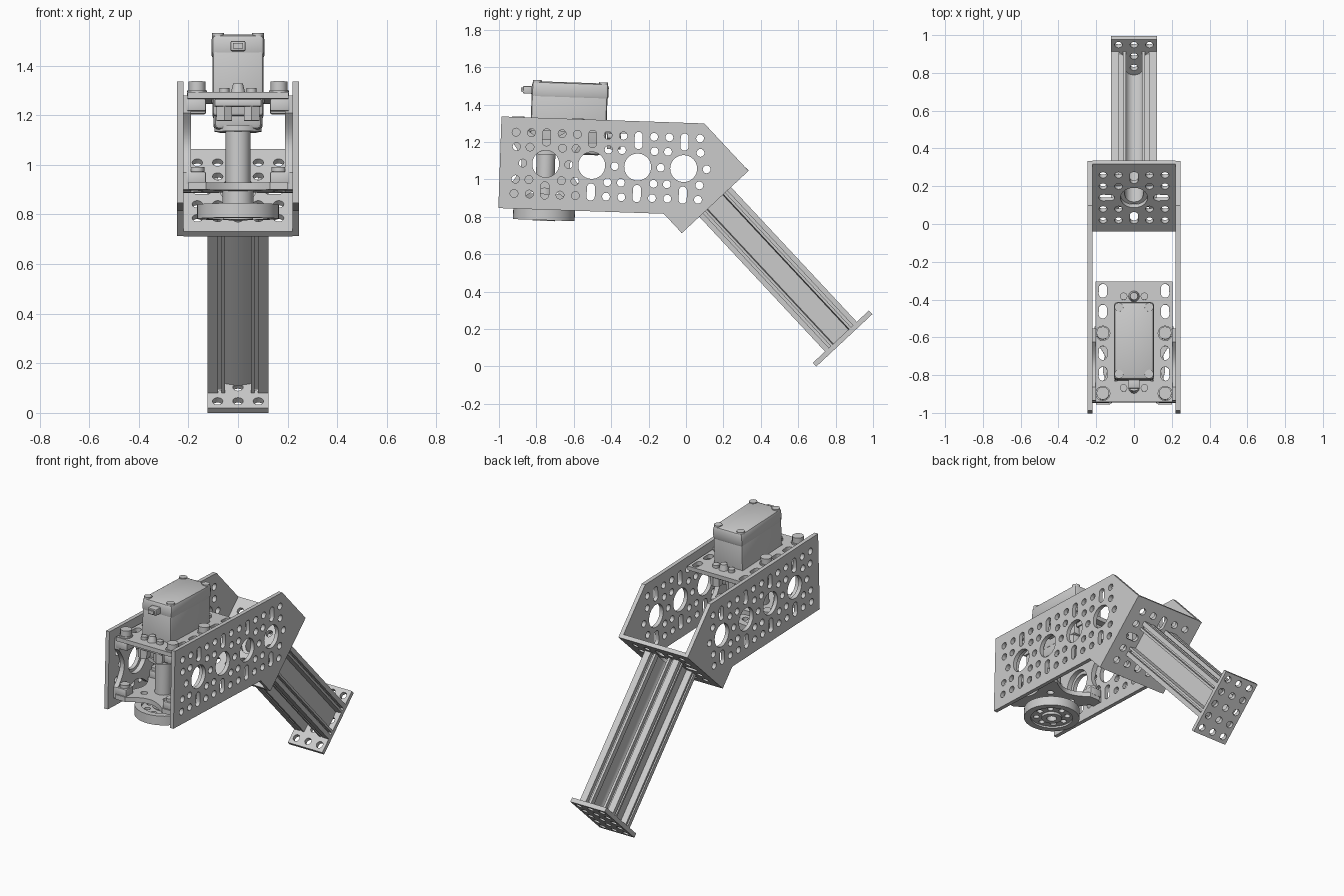
import bpy, bmesh
from math import cos, sin, pi, radians
from mathutils import Matrix

cube = bpy.data.objects.get("Cube")
if cube:
    bpy.data.objects.remove(cube)

grey = bpy.data.materials.new("metal grey")
grey.use_nodes = True
grey.diffuse_color = (0.6, 0.6, 0.6, 1)
grey.node_tree.nodes["Principled BSDF"].inputs["Base Color"].default_value = (0.6, 0.6, 0.6, 1)

T = Matrix.Translation
PITCH = 0.246          # spacing of the large holes
P = PITCH / 3          # spacing of the small holes
HALF = 0.245           # half width of the channel
WALL = 0.025
SMALL, BIG = 0.021, 0.072

# Channel frame: slightly nose-up, origin on the output shaft
CHANNEL = T((0, -0.75, 1.083)) @ Matrix.Rotation(radians(-1.97), 4, 'X')
# Leg frame: z runs back up the leg, y is its upper side
LEG = CHANNEL @ T((0, 0.9125, -0.1725)) @ Matrix.Rotation(pi / 4, 4, 'X')
# Turns a flat outline (x, y) into an upright one (y, z)
UPRIGHT = Matrix(((0, 0, 1, 0), (1, 0, 0, 0), (0, 1, 0, 0), (0, 0, 0, 1)))


def finish(name, bm, matrix):
    bmesh.ops.transform(bm, matrix=matrix, verts=bm.verts)
    bmesh.ops.recalc_face_normals(bm, faces=bm.faces)
    mesh = bpy.data.meshes.new(name)
    bm.to_mesh(mesh)
    bm.free()
    mesh.materials.append(grey)
    obj = bpy.data.objects.new(name, mesh)
    bpy.context.collection.objects.link(obj)
    bpy.ops.object.select_all(action='DESELECT')
    obj.select_set(True)
    bpy.context.view_layer.objects.active = obj
    bpy.ops.object.shade_smooth_by_angle(angle=radians(35))
    return obj


def plate(name, loops, thick, matrix):
    """Flat sheet: first loop is the outline, the rest are holes."""
    curve = bpy.data.curves.new(name, 'CURVE')
    curve.dimensions, curve.fill_mode, curve.extrude = '2D', 'BOTH', thick / 2
    for loop in loops:
        spline = curve.splines.new('POLY')
        spline.points.add(len(loop) - 1)
        for point, (x, y) in zip(spline.points, loop):
            point.co = (x, y, 0, 1)
        spline.use_cyclic_u = True
    temp = bpy.data.objects.new(name, curve)
    bpy.context.collection.objects.link(temp)
    dg = bpy.context.evaluated_depsgraph_get()
    mesh = bpy.data.meshes.new_from_object(temp.evaluated_get(dg))
    bm = bmesh.new()
    bm.from_mesh(mesh)
    bmesh.ops.remove_doubles(bm, verts=bm.verts, dist=0.0001)
    bpy.data.objects.remove(temp)
    bpy.data.curves.remove(curve)
    bpy.data.meshes.remove(mesh)
    return finish(name, bm, matrix)


def box(name, size, centre, bevel=0.0, frame=CHANNEL):
    bm = bmesh.new()
    bmesh.ops.create_cube(bm, size=1)
    bmesh.ops.scale(bm, vec=size, verts=bm.verts)
    if bevel:
        bmesh.ops.bevel(bm, geom=bm.edges[:], offset=bevel, segments=2,
                        profile=0.5, affect='EDGES')
    return finish(name, bm, frame @ T(centre))


def cyl(name, r, low, high, x=0, y=0, sides=32, frame=CHANNEL, r2=None):
    bm = bmesh.new()
    bmesh.ops.create_cone(bm, cap_ends=True, segments=sides, radius1=r,
                          radius2=r if r2 is None else r2, depth=high - low)
    return finish(name, bm, frame @ T((x, y, (low + high) / 2)))


def circle(x, y, r=SMALL, n=16):
    return [(x + r * cos(2 * pi * i / n), y + r * sin(2 * pi * i / n)) for i in range(n)]


def slot(x, y, dx, dy, r=0.022):
    """Rounded slot reaching dx or dy beyond the end arc centres."""
    return [(px + (dx if px > x + 1e-6 else -dx), py + (dy if py > y + 1e-6 else -dy))
            for px, py in circle(x, y, r, 20)]


def rect(x0, x1, y0, y1):
    return [(x0, y0), (x1, y0), (x1, y1), (x0, y1)]


def scallop(h, corner, depth):
    """Square with a concave arc in each side."""
    side = [(h, -h)] + [(h - depth * cos(pi / 2 * t / 6), (h - corner) * t / 6)
                        for t in range(-6, 7)]
    return [(x * c - y * s, x * s + y * c)
            for c, s in ((1, 0), (0, 1), (-1, 0), (0, -1)) for x, y in side]


# Channel side walls with the repeating hole pattern
holes = []
for k in range(-1, 4):
    x = k * PITCH
    signs = (1,) if k < 0 else (-1, 1)
    for s in (-1, 1):
        holes += [circle(x + d * P, s * 2 * P) for d in signs]
        holes += [circle(x + d * 0.087, s * 0.087) for d in signs]
        if k >= 0:
            holes.append(slot(x, s * 0.142, 0, 0.024))
    holes.append(circle(x + PITCH / 2, 0))
    if k >= 0:
        holes.append(circle(x, 0, BIG, 40))
wall = [(-HALF, -HALF), (0.64, -HALF), (0.74, -0.345), (1.085, 0), (0.84, HALF), (-HALF, HALF)]
for s, side in ((1, "left"), (-1, "right")):
    plate(side + "_channel_wall", [wall] + holes, WALL,
          CHANNEL @ T((s * (HALF - WALL / 2), 0, 0)) @ UPRIGHT)

# Slanted channel end
holes = [circle(0, 0, BIG, 40)]
for s in (-1, 1):
    holes += [slot(0, s * 0.145, 0, 0.02), slot(s * 0.145, 0, 0.02, 0)]
    for t in (-1, 1):
        holes += [circle(s * i * P, t * j * P) for i in (1, 2) for j in (1, 2)]
w = HALF - WALL
plate("channel_end", [rect(-w, w, -HALF, HALF)] + holes, WALL, LEG @ T((0, 0, WALL / 2)))

# Leg rail: open trough on top, grooves at the corners
half = [(0, -.055), (.026, -.047), (.044, -.025), (.05, 0), (.05, .075), (.043, .08),
        (.043, .116), (.058, .116), (.058, .09), (.08, .09), (.08, .116), (.122, .116),
        (.122, .088), (.1, .088), (.1, .074), (.122, .074), (.122, .06), (.085, .055),
        (.085, -.055), (.122, -.06), (.122, -.074), (.1, -.074), (.1, -.088),
        (.122, -.088), (.122, -.116), (.08, -.116), (.08, -.09), (.066, -.09),
        (.066, -.116), (.052, -.116), (.052, -.06), (.03, -.066), (0, -.07)]
rail = half + [(-x, y) for x, y in half[-2:0:-1]]
plate("leg_rail", [rail], 0.99, LEG @ T((0, 0, -0.495)))

# Foot plate
holes = [circle(i * P, j * P) for i in (-1, 0, 1) for j in range(-2, 3)]
plate("foot_plate", [rect(-.122, .122, -.205, .205)] + holes, 0.027, LEG @ T((0, 0, -0.9985)))

# Actuator mounting plate
holes = [rect(-.104, .104, -.088, .318)]
for s in (-1, 1):
    holes += [slot(s * .165, y, 0, 0.015) for y in (.39, .28, .06, -.05)]
plate("mounting_plate", [rect(-.203, .203, -.2, .44)] + holes, 0.026, CHANNEL @ T((0, 0, .19)))

# Actuator case, lid, lower gearbox, and cable boss
box("actuator_case", (.206, .406, .3), (0, .115, .26), 0.015)
box("actuator_lid", (.214, .412, .09), (0, .117, .395), 0.02)
box("actuator_gearbox", (.196, .38, .12), (0, .112, .115), 0.025)
box("cable_boss", (.06, .05, .04), (0, -.11, .392), 0.005)
box("cable_plug", (.04, .03, .022), (0, -.13, .392))
for x in (-.08, .08):
    for y in (-.06, .295):
        cyl("lid_screw", 0.024, .425, .446, x, y, 12)

# Actuator ears with their fasteners
for y in (-.125, .36):
    box("actuator_ear", (.19, .075, .03), (0, y, .162), 0.006)
    cyl("ear_pin", 0.03, .2, .24, 0, y, 12, r2=0.02)
    for x in (-.055, .055):
        cyl("ear_screw", 0.02, .2, .222, x, y, 12)
        cyl("ear_nut", 0.036, .09, .15, x, y, 6)

# Inner side brackets with corner tabs, bolts, and nuts
bracket = [scallop(.19, .07, .06), circle(0, 0, .09, 32)]
for s, side in ((1, "left"), (-1, "right")):
    plate(side + "_bracket", bracket, 0.03, CHANNEL @ T((s * .204, 0, 0)) @ UPRIGHT)
    for y in (-.155, .165):
        for z in (-.142, .152):
            box(side + "_bracket_tab", (.08, .075, .05), (s * .17, y, z), 0.006)
        cyl("plate_bolt_washer", 0.04, .203, .212, s * .165, y, 20)
        cyl("plate_bolt_head", 0.034, .212, .248, s * .165, y, 12)
        cyl("lower_bolt_head", 0.03, -.12, -.098, s * .165, y, 12)

# Lower bearing plate, output shaft, and collar
plate("bearing_plate", [scallop(.2, .07, .06), circle(0, 0, .05, 32)]
      + [circle(x * .08, y * .08) for x in (-1, 1) for y in (-1, 1)],
      0.03, CHANNEL @ T((0, 0, -.175)))
cyl("output_shaft", 0.05, -.27, .08)
cyl("shaft_collar", 0.062, -.25, -.16)
cyl("upper_collar", 0.095, .05, .075)

# Output hub: rim, drilled web, and central boss
plate("hub_rim", [circle(0, 0, .165, 48), circle(0, 0, .125, 48)], 0.058,
      CHANNEL @ T((0, 0, -.272)))
bolt_ring = [circle(.092 * cos(i * pi / 4), .092 * sin(i * pi / 4), 0.018) for i in range(8)]
plate("hub_web", [circle(0, 0, .13, 48), circle(0, 0, .03, 24)] + bolt_ring, 0.03,
      CHANNEL @ T((0, 0, -.275)))
plate("hub_boss", [circle(0, 0, .06, 32), circle(0, 0, .03, 24)], 0.02,
      CHANNEL @ T((0, 0, -.295)))
